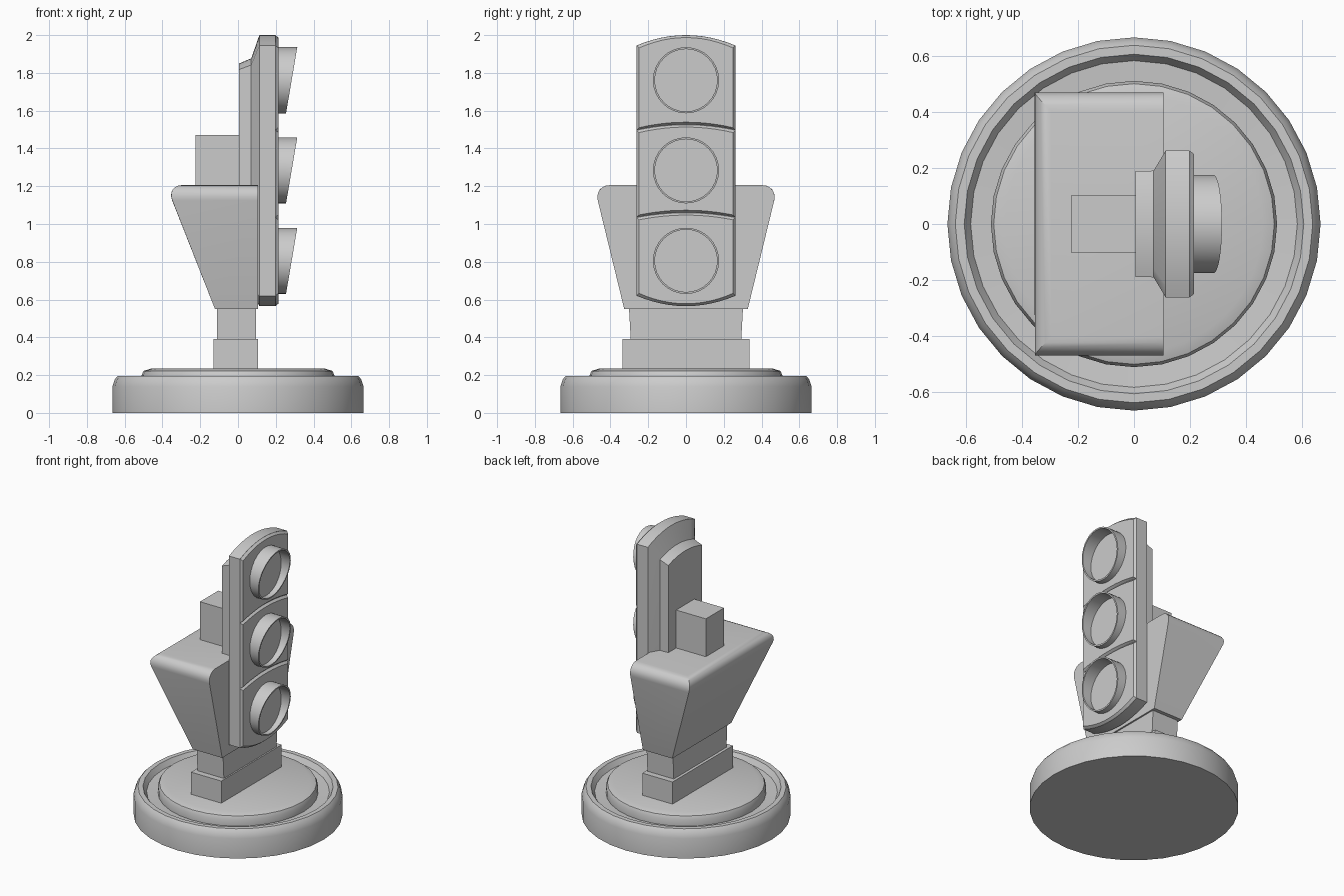
import bpy, bmesh, math

if "Cube" in bpy.data.objects:
    bpy.data.objects.remove(bpy.data.objects["Cube"])

grey = bpy.data.materials.new("light grey")
grey.diffuse_color = (0.6, 0.6, 0.6, 1)
grey.use_nodes = True
grey.node_tree.nodes["Principled BSDF"].inputs["Base Color"].default_value = grey.diffuse_color


def finish(name, bm):
    """Turn a bmesh into a smooth-shaded object with sharp corners."""
    bmesh.ops.recalc_face_normals(bm, faces=bm.faces)
    me = bpy.data.meshes.new(name)
    bm.to_mesh(me)
    bm.free()
    me.materials.append(grey)
    me.shade_smooth()
    me.set_sharp_from_angle(angle=math.radians(30))
    ob = bpy.data.objects.new(name, me)
    bpy.context.collection.objects.link(ob)
    return ob


def loft(name, rings):
    """Skin a list of equal-length point rings and cap both ends."""
    bm = bmesh.new()
    vs = [[bm.verts.new(p) for p in r] for r in rings]
    for a, b in zip(vs, vs[1:]):
        for i in range(len(a)):
            j = (i + 1) % len(a)
            bm.faces.new((a[i], a[j], b[j], b[i]))
    bm.faces.new(vs[0])
    bm.faces.new(vs[-1])
    return finish(name, bm)


def block(name, x0, x1, y, z0, z1, top=None, bevel=0):
    """Box, optionally with different top x0/y, and rounded side and back top edges."""
    tx0, ty = top or (x0, y)
    bm = bmesh.new()
    lo = [bm.verts.new(p) for p in ((x0, -y, z0), (x1, -y, z0), (x1, y, z0), (x0, y, z0))]
    hi = [bm.verts.new(p) for p in ((tx0, -ty, z1), (x1, -ty, z1), (x1, ty, z1), (tx0, ty, z1))]
    bm.faces.new(lo)
    bm.faces.new(hi)
    for i in range(4):
        j = (i + 1) % 4
        bm.faces.new((lo[i], lo[j], hi[j], hi[i]))
    bmesh.ops.recalc_face_normals(bm, faces=bm.faces)
    if bevel:
        edges = [bm.edges.get((hi[a], hi[b])) for a, b in ((0, 1), (2, 3), (3, 0))]
        bmesh.ops.bevel(bm, geom=edges, offset=bevel, segments=6, profile=0.5, affect='EDGES')
    return finish(name, bm)


def panel(x, w, top, bottom, n=12):
    """Outline with arched top and bottom; top/bottom = (z at edge, z at centre)."""
    def arc(y, e):
        return e[0] + (e[1] - e[0]) * (1 - (y / w) ** 2)
    ys = [w * (2 * i / n - 1) for i in range(n + 1)]
    return ([(x, y, arc(y, top)) for y in ys] +
            [(x, y, arc(y, bottom)) for y in reversed(ys)])


def circle_z(r, z, n=32):
    return [(r * math.cos(2 * math.pi * i / n), r * math.sin(2 * math.pi * i / n), z)
            for i in range(n)]


# Round base with a groove and raised centre disc
loft("base", [circle_z(r, z) for r, z in (
    (.665, 0), (.665, .14), (.652, .178), (.637, .196), (.605, .196),
    (.582, .16), (.51, .155), (.51, .2), (.5, .222), (.46, .235))])

# Stepped post and tapered bracket body
block("post_foot", -.13, .105, .335, .22, .39)
block("post_neck", -.11, .095, .292, .38, .56, top=(-.11, .302))
block("bracket_body", -.122, .106, .327, .55, 1.206, top=(-.38, .487), bevel=.085)
block("rear_box", -.225, .03, .101, 1.15, 1.472)

# Signal housing with flared back
TOP, BOTTOM = (1.945, 2.0), (.62, .565)
loft("housing", [
    panel(.006, .188, (1.818, 1.85), (.68, .65)),
    panel(.07, .19, (1.842, 1.877), (.68, .65)),
    panel(.113, .262, TOP, BOTTOM),
    panel(.198, .262, TOP, BOTTOM)])

# Three chamfered front panels, each with a slanted visor around its lamp
seams = [TOP, (1.497, 1.526), (1.035, 1.06), BOTTOM]
for k, cz in enumerate((1.761, 1.284, .805)):
    t, b = seams[k], seams[k + 1]
    c = .013
    loft(f"front_panel_{k + 1}", [
        panel(.197, .262, t, b),
        panel(.214, .262 - c, [z - c for z in t], [z + c for z in b])])

    def ring(r, x, slant=0, n=32):
        return [(x + slant * math.sin(2 * math.pi * i / n) * r, r * math.cos(2 * math.pi * i / n),
                 cz + r * math.sin(2 * math.pi * i / n)) for i in range(n)]
    loft(f"lamp_visor_{k + 1}", [
        ring(.175, .205), ring(.175, .284, .17), ring(.165, .284, .17), ring(.165, .22)])
